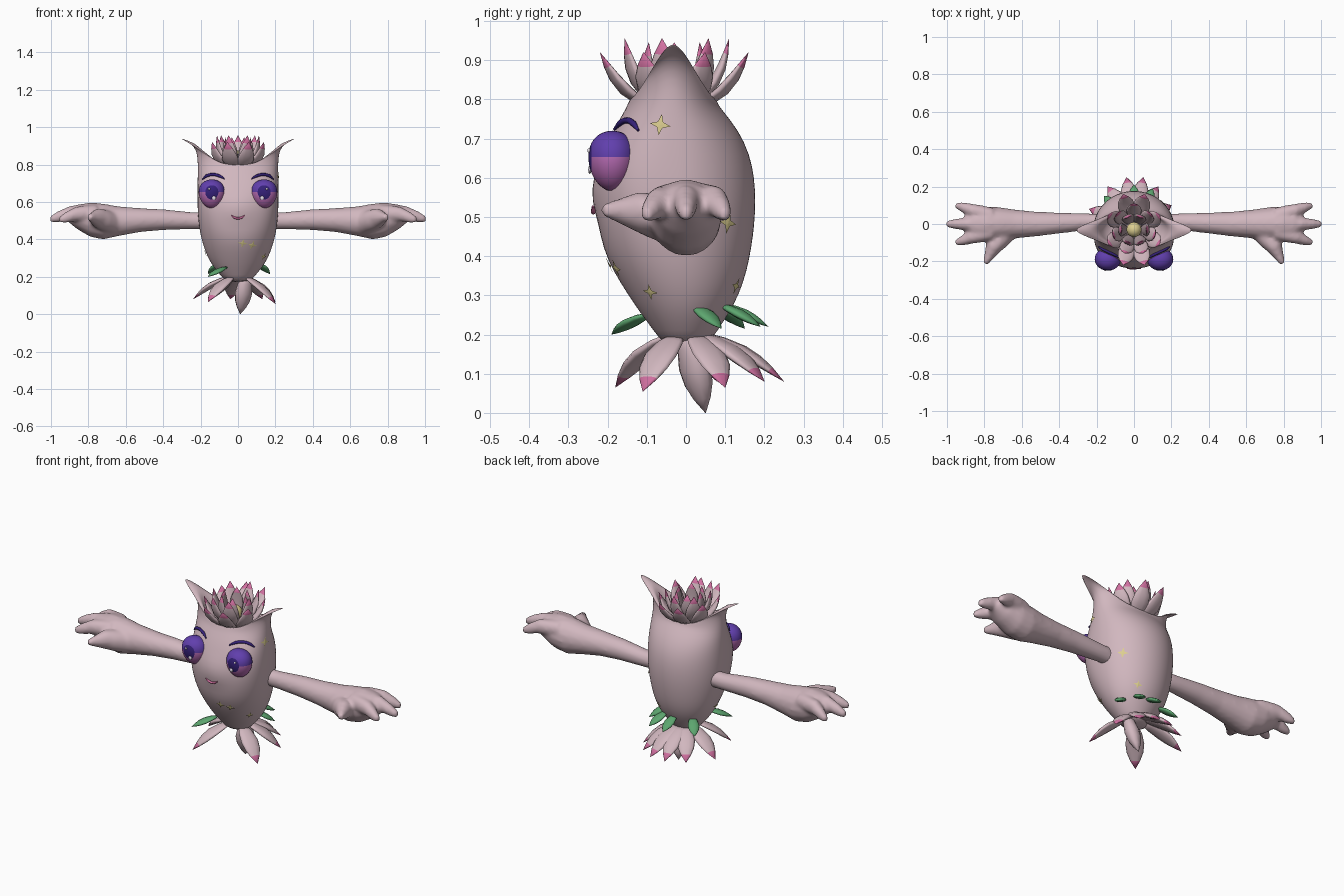
import bpy, bmesh
from math import sin, cos, pi, exp, sqrt, copysign
from mathutils import Vector as V
from mathutils.bvhtree import BVHTree

cube = bpy.data.objects.get("Cube")
if cube:
    bpy.data.objects.remove(cube, do_unlink=True)


def material(name, r, g, b):
    m = bpy.data.materials.new(name)
    m.use_nodes = True
    m.diffuse_color = (r, g, b, 1)
    bsdf = m.node_tree.nodes["Principled BSDF"]
    bsdf.inputs["Base Color"].default_value = (r, g, b, 1)
    bsdf.inputs["Roughness"].default_value = 0.8
    return m


SKIN = material("pale mauve", .64, .475, .52)
INNER = material("dusky mauve", .43, .32, .35)
PINK = material("petal pink", .63, .16, .35)
GREEN = material("leaf green", .11, .38, .16)
PURPLE = material("eye purple", .12, .05, .42)
ORCHID = material("eye orchid", .48, .15, .46)
DARK = material("dark violet", .035, .015, .19)
YELLOW = material("soft yellow", .72, .62, .28)
WHITE = material("glint white", .85, .78, .9)


def finish(name, bm, mats, smooth=True):
    bmesh.ops.recalc_face_normals(bm, faces=bm.faces)
    me = bpy.data.meshes.new(name)
    bm.to_mesh(me)
    bm.free()
    for m in mats:
        me.materials.append(m)
    for p in me.polygons:
        p.use_smooth = smooth
    ob = bpy.data.objects.new(name, me)
    bpy.context.collection.objects.link(ob)
    return ob


def skin_rings(bm, rings, tip_from=99):
    """Bridge rings of points into a closed tube."""
    loops = [[bm.verts.new(p) for p in ring] for ring in rings]
    n = len(loops[0])
    for k, (lo, hi) in enumerate(zip(loops, loops[1:])):
        for i in range(n):
            j = (i + 1) % n
            f = bm.faces.new((lo[i], lo[j], hi[j], hi[i]))
            f.material_index = int(k >= tip_from)
    bm.faces.new(loops[0][::-1])
    bm.faces.new(loops[-1]).material_index = int(len(loops) > tip_from)


def oval(c, u, v, n):
    return [V(c) + u * cos(2 * pi * i / n) + v * sin(2 * pi * i / n) for i in range(n)]


def petal(name, base, tip, width, thick, bow, mats, tip_from=4):
    base, tip = V(base), V(tip)
    d = (tip - base).normalized()
    side = d.cross(V((0, 0, 1))).normalized()
    normal = side.cross(d)
    shape = ((0, .4), (.2, .8), (.45, 1), (.65, .88), (.82, .55), (1, .02))
    bm = bmesh.new()
    skin_rings(bm, [oval(base.lerp(tip, t) + normal * bow * sin(pi * t),
                         side * width * w, normal * thick * w, 10)
                    for t, w in shape], tip_from)
    return finish(name, bm, mats)


# Body: egg-shaped shell with a flattened face, scalloped rim and a horn on each side
PROFILE = (  # height, half width, front y, back y
    (.17, .06, -.055, .055), (.21, .095, -.082, .08), (.25, .13, -.113, .107),
    (.30, .16, -.147, .135), (.36, .184, -.185, .155), (.42, .2, -.212, .167),
    (.48, .21, -.222, .175), (.54, .215, -.224, .178), (.60, .217, -.222, .175),
    (.66, .217, -.211, .163), (.72, .216, -.187, .135), (.77, .215, -.157, .095))
SEG = 48
bm = bmesh.new()
rings = []
for z, rx, yf, yb in PROFILE:
    ring = []
    power = 2 / (2 + .8 * exp(-((z - .6) / .14) ** 2))
    for i in range(SEG):
        a = 2 * pi * i / SEG
        c, s = cos(a), sin(a)
        if s < 0:
            c, s = copysign(abs(c) ** power, c), -abs(s) ** power
        y = (yf + yb) / 2 + (yb - yf) / 2 * s
        if s < 0:  # muzzle bulge
            y -= .027 * exp(-((z - .57) / .05) ** 2 - (c / .4) ** 2)
        ring.append(V((rx * c, y, z)))
    rings.append(ring)


def rim(s, inset, drop):
    ring = []
    for i in range(SEG):
        a = 2 * pi * i / SEG
        lobe = abs(cos(a)) ** 3
        x = .215 * inset * cos(a) + copysign(.1 * lobe ** 2 * s ** 5, cos(a))
        y = -.033 + (.122 - .012 * s) * inset * sin(a) * (1 - .25 * s * lobe)
        ring.append(V((x, y, .775 + s * (.025 + .143 * lobe) - drop)))
    return ring


rings += [rim(s, 1, 0) for s in (.3, .6, .8, .92, 1)]
rings += [rim(1, .95, .004), rim(.85, .88, 0), rim(.6, .84, 0), rim(.3, .8, 0),
          rim(0, .6, 0), rim(0, .1, 0)]
skin_rings(bm, rings)
bmesh.ops.recalc_face_normals(bm, faces=bm.faces)
surface = BVHTree.FromBMesh(bm)
body = finish("body", bm, [SKIN])
body.modifiers.new("smooth", "SUBSURF").levels = 1
body.modifiers["smooth"].render_levels = 1


# Arms and hands: tubes fused into one skin, mirrored
def limb(bm, points):
    """Tube along points of (centre, in-plane radius, vertical radius)."""
    rings = []
    for k, (c, r, h) in enumerate(points):
        d = V(points[min(k + 1, len(points) - 1)][0]) - V(points[max(k - 1, 0)][0])
        side = V((-d.y, d.x, 0)).normalized()
        rings.append(oval(c, side * r, V((0, 0, h)), 16))
    skin_rings(bm, rings)


bm = bmesh.new()
limb(bm, [((.14, .012, .5), .04, .045), ((.25, .012, .5), .045, .046),
          ((.4, .005, .505), .056, .056), ((.52, 0, .503), .066, .064),
          ((.64, 0, .497), .078, .08), ((.72, 0, .495), .09, .096),
          ((.79, 0, .505), .092, .092), ((.86, 0, .52), .08, .066), ((.91, 0, .525), .04, .03)])
FINGERS = (((.76, .045, .54), (.87, .075, .54), (.955, .103, .505), 1),
           ((.76, 0, .548), (.9, 0, .54), (1.007, 0, .507), 1),
           ((.76, -.045, .54), (.87, -.072, .535), (.955, -.103, .505), 1),
           ((.68, -.04, .49), (.75, -.12, .512), (.795, -.213, .518), 1.35))
for a, b, c, fat in FINGERS:
    limb(bm, [(a, .042 * fat, .046 * fat), (V(a).lerp(V(b), .6), .039 * fat, .043 * fat),
              (b, .034 * fat, .039 * fat), (V(b).lerp(V(c), .6), .026, .03), (c, .015, .017)])
arm = finish("arms", bm, [SKIN])
fuse = arm.modifiers.new("fuse", "REMESH")
fuse.mode, fuse.voxel_size, fuse.use_smooth_shade = "VOXEL", .009, True
soft = arm.modifiers.new("soften", "SMOOTH")
soft.factor, soft.iterations = .5, 10
arm.modifiers.new("mirror", "MIRROR").use_mirror_merge = False

# Flower in the crown: three rings of petals round a ball
for name, count, turn, root, rx, ry, z, width, mat in (
        ("outer_crown_petal", 8, pi / 8, .05, .15, .205, .92, .046, SKIN),
        ("middle_crown_petal", 7, pi / 2, .04, .115, .14, .955, .04, SKIN),
        ("inner_crown_petal", 6, 0, .035, .065, .075, .945, .036, INNER)):
    for k in range(count):
        a = 2 * pi * k / count + turn
        petal(name, (root * cos(a), -.03 + root * sin(a), .77),
              (rx * cos(a), -.03 + ry * sin(a), z), width, .014, -.02, [mat, PINK])
bm = bmesh.new()
bmesh.ops.create_uvsphere(bm, u_segments=20, v_segments=12, radius=.04)
bmesh.ops.translate(bm, verts=bm.verts, vec=(0, -.03, .835))
finish("flower_centre", bm, [YELLOW])

# Skirt petals and tail petal
for x, y, z in ((-.16, -.18, .065), (.2, -.11, .055), (.2, .1, .065), (.13, .2, .08),
                (.05, .25, .08), (-.04, .25, .08), (-.14, .2, .08), (-.24, .08, .08)):
    out = V((x, y, 0)).normalized() * .045
    petal("skirt_petal", (out.x, out.y, .2), (x, y, z), .047, .015, .014, [SKIN, PINK])
petal("tail_petal", (.045, 0, .21), (.012, .05, 0), .05, .038, 0, [SKIN], 99)

# Green leaves under the body
for b, t in (((-.065, -.1, .25), (-.16, -.19, .2)), ((.1, .02, .275), (.17, .09, .215)),
             ((.06, .09, .275), (.1, .19, .22)), ((0, .1, .275), (0, .21, .22)),
             ((-.09, .07, .275), (-.16, .15, .215))):
    petal("green_leaf", b, t, .03, .012, .003, [GREEN], 99)

# Eyes: pole faces forward so iris and lid split follow the mesh lines
for sx in (-1, 1):
    bm = bmesh.new()
    bmesh.ops.create_uvsphere(bm, u_segments=32, v_segments=24, radius=1)
    for v in bm.verts:
        x, y, z = v.co
        v.co = (x, -z, y)
    for f in bm.faces:
        c = f.calc_center_median()
        f.material_index = 2 if c.y < -.84 else int(c.z < 0)
    for v in bm.verts:
        x, y, z = v.co
        lift = .13 * (1 - z * z)
        v.co = (sx * .14 + x * .07, -.188 + y * .061, .643 + (z + lift) * .077)
    finish("eye", bm, [PURPLE, ORCHID, DARK])
    # Glints
    for gx, gz, r in ((-.16, -.38, .011), (.2, .25, .006)):
        bm = bmesh.new()
        bmesh.ops.create_uvsphere(bm, u_segments=12, v_segments=8, radius=1)
        gy = sqrt(1 - gx * gx - gz * gz)
        for v in bm.verts:
            v.co = (sx * (.14 + gx * .07) + v.co.x * r,
                    -.19 - gy * .061 + v.co.y * .004, .65 + gz * .077 + v.co.z * r)
        finish("eye_glint", bm, [WHITE])


# Painted strokes: brows and mouth
def stroke(name, points, radius, mat):
    cu = bpy.data.curves.new(name, "CURVE")
    cu.dimensions = "3D"
    cu.bevel_depth, cu.bevel_resolution, cu.use_fill_caps = radius, 2, True
    sp = cu.splines.new("BEZIER")
    sp.bezier_points.add(len(points) - 1)
    for k, (bp, (x, z)) in enumerate(zip(sp.bezier_points, points)):
        hit, normal, *_ = surface.ray_cast(V((x, -2, z)), V((0, 1, 0)))
        bp.co = hit + normal * .003
        bp.handle_left_type = bp.handle_right_type = "AUTO"
        bp.radius = .4 if k in (0, len(points) - 1) else 1
    cu.materials.append(mat)
    bpy.context.collection.objects.link(bpy.data.objects.new(name, cu))


for sx in (-1, 1):
    stroke("brow", [(sx * x, z) for x, z in (
        (.188, .72), (.168, .737), (.135, .745), (.1, .738), (.072, .722))], .008, DARK)
stroke("mouth", [(x, .513 + 12 * x * x) for x in (-.036, -.018, 0, .018, .036)], .006, PINK)


# Four-pointed stars laid on the body
def star(origin, direction, r):
    hit, n, *_ = surface.ray_cast(V(origin), V(direction))
    side = n.cross(V((0, 0, 1))).normalized()
    up = side.cross(n)
    bm = bmesh.new()
    mid = bm.verts.new(hit + n * .005)
    ring = []
    for k in range(8):
        a, q = k * pi / 4 + .15, r * (.36 if k % 2 else 1)
        near, nn, *_ = surface.find_nearest(hit + side * q * cos(a) + up * q * sin(a))
        ring.append(bm.verts.new(near + nn * .004))
    for k in range(8):
        bm.faces.new((mid, ring[k], ring[(k + 1) % 8]))
    finish("star", bm, [YELLOW], False)


for y, z, r in ((-.065, .735, .028), (.105, .485, .029), (-.09, .31, .023), (.125, .325, .023)):
    star((2, y, z), (-1, 0, 0), r)
for x, z in ((.025, .38), (.075, .37)):
    star((x, -2, z), (0, 1, 0), .026)
star((-2, -.02, .33), (1, 0, 0), .024)
